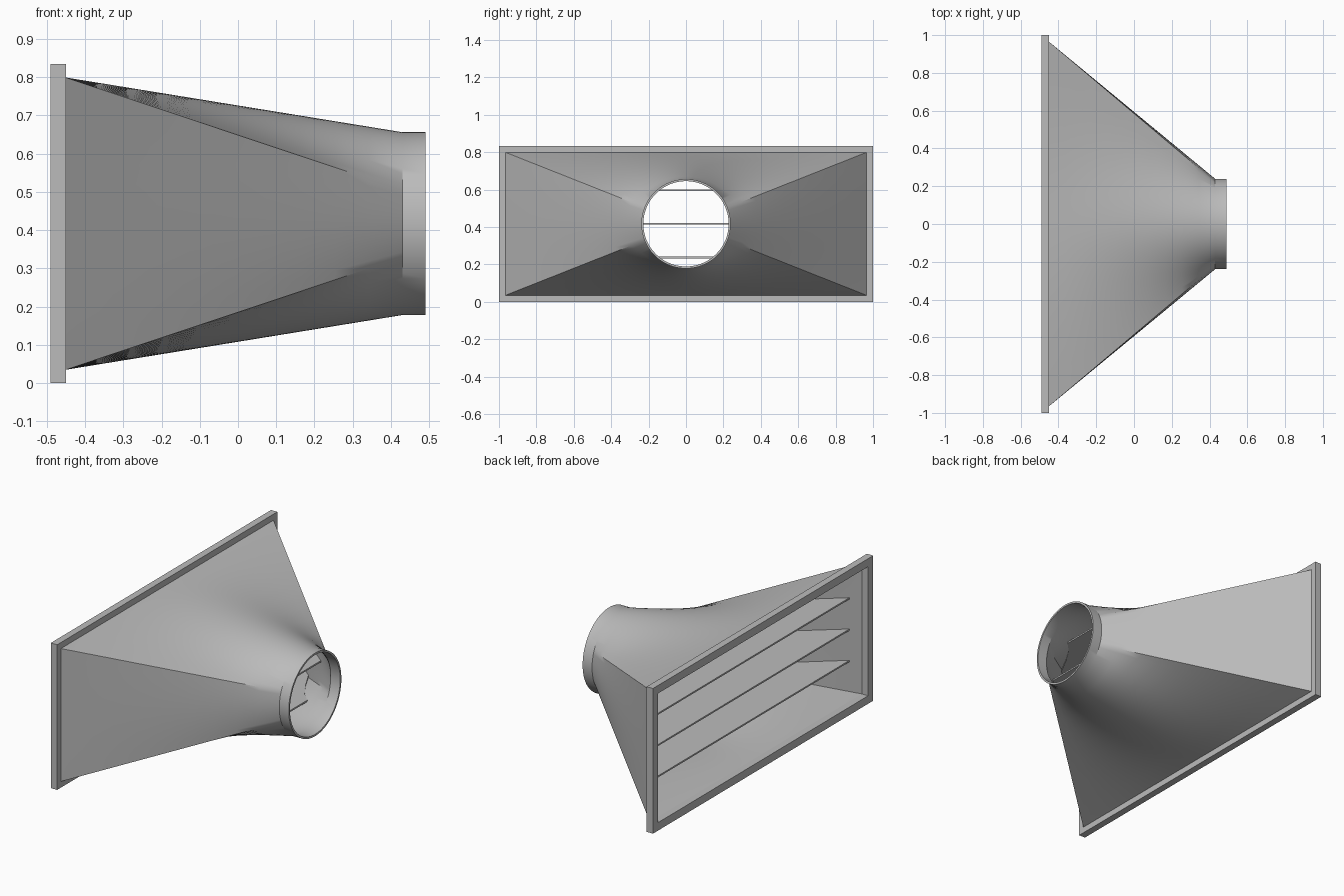
import bpy, bmesh
from math import pi, sin, cos, atan2

cube = bpy.data.objects.get("Cube")
if cube:
    bpy.data.objects.remove(cube, do_unlink=True)

MID_Z = 0.417                        # height of the duct axis
X_BACK, X_FRAME, X_NECK, X_END = -0.49, -0.45, 0.43, 0.49
HALF_W, HALF_H, RADIUS, WALL = 0.965, 0.382, 0.239, 0.011

grey = bpy.data.materials.new("grey metal")
grey.use_nodes = True
grey.diffuse_color = (0.5, 0.5, 0.5, 1)
grey.node_tree.nodes["Principled BSDF"].inputs["Base Color"].default_value = (0.5, 0.5, 0.5, 1)


def finish(bm, name, smooth=False):
    bmesh.ops.recalc_face_normals(bm, faces=bm.faces)
    mesh = bpy.data.meshes.new(name)
    bm.to_mesh(mesh)
    bm.free()
    mesh.materials.append(grey)
    obj = bpy.data.objects.new(name, mesh)
    bpy.context.collection.objects.link(obj)
    if smooth:
        bpy.ops.object.select_all(action='DESELECT')
        bpy.context.view_layer.objects.active = obj
        obj.select_set(True)
        bpy.ops.object.shade_smooth_by_angle(angle=pi / 7)
    return obj


def reach(angle, t, wall):
    """Distance from axis to wall: rectangle at t=0, circle at t=1."""
    w, h = HALF_W - wall, HALF_H - wall
    rect = min(w / max(abs(cos(angle)), 1e-6), h / max(abs(sin(angle)), 1e-6))
    return (1 - t) * rect + t * (RADIUS - wall)


def bridge(bm, rings):
    """Join a closed cycle of closed rings with quads."""
    n = len(rings[0])
    for a, b in zip(rings, rings[1:] + rings[:1]):
        for i in range(n):
            j = (i + 1) % n
            bm.faces.new((a[i], a[j], b[j], b[i]))


def duct_angles(wall):
    """Even steps on each side, with a vertex exactly on each corner."""
    c = atan2(HALF_H - wall, HALF_W - wall)
    marks = [-c, c, pi - c, pi + c, 2 * pi - c]
    steps = [12, 36, 12, 36]
    return [a + (b - a) * i / s for a, b, s in zip(marks, marks[1:], steps) for i in range(s)]


# Hollow transition from rectangle to round collar
def duct_ring(bm, x, t, wall):
    pts = [(reach(a, t, wall), a) for a in duct_angles(wall)]
    return [bm.verts.new((x, r * cos(a), MID_Z + r * sin(a))) for r, a in pts]


ROWS = 10
stations = [(X_FRAME + (X_NECK - X_FRAME) * i / ROWS, i / ROWS) for i in range(ROWS + 1)]
stations.append((X_END, 1))
bm = bmesh.new()
outer = [duct_ring(bm, x, t, 0) for x, t in stations]
inner = [duct_ring(bm, x, t, WALL) for x, t in reversed(stations)]
bridge(bm, outer + inner)
finish(bm, "duct_shell", True)


# Rectangular flange
def frame_ring(bm, x, w, h):
    return [bm.verts.new((x, sy * w, MID_Z + sz * h))
            for sy, sz in ((-1, -1), (1, -1), (1, 1), (-1, 1))]


bm = bmesh.new()
w, h = HALF_W - WALL, HALF_H - WALL
bridge(bm, [frame_ring(bm, X_BACK, 1, MID_Z), frame_ring(bm, X_FRAME, 1, MID_Z),
            frame_ring(bm, X_FRAME, w, h), frame_ring(bm, X_BACK, w, h)])
finish(bm, "flange_frame")


# Horizontal guide vanes trimmed to the inside of the duct
def inside_width(x, height):
    t = (x - X_FRAME) / (X_NECK - X_FRAME)
    lo, hi = 0, pi / 2
    for _ in range(40):
        a = (lo + hi) / 2
        if reach(a, t, WALL) * sin(a) < height:
            lo = a
        else:
            hi = a
    return reach(lo, t, WALL) * cos(lo)


VANE_START, VANE_END, THICK = -0.40, 0.28, 0.009
for name, offset in (("lower", -0.18), ("middle", 0), ("upper", 0.18)):
    bm = bmesh.new()
    xs = [VANE_START + (VANE_END - VANE_START) * i / 12 for i in range(13)]
    side = [(x, inside_width(x, abs(offset))) for x in xs]
    outline = side + [(x, -y) for x, y in reversed(side)]
    z = MID_Z + offset - THICK / 2
    face = bm.faces.new([bm.verts.new((x, y, z)) for x, y in outline])
    new = bmesh.ops.extrude_face_region(bm, geom=[face])["geom"]
    bmesh.ops.translate(bm, vec=(0, 0, THICK),
                        verts=[v for v in new if isinstance(v, bmesh.types.BMVert)])
    finish(bm, name + "_vane")
